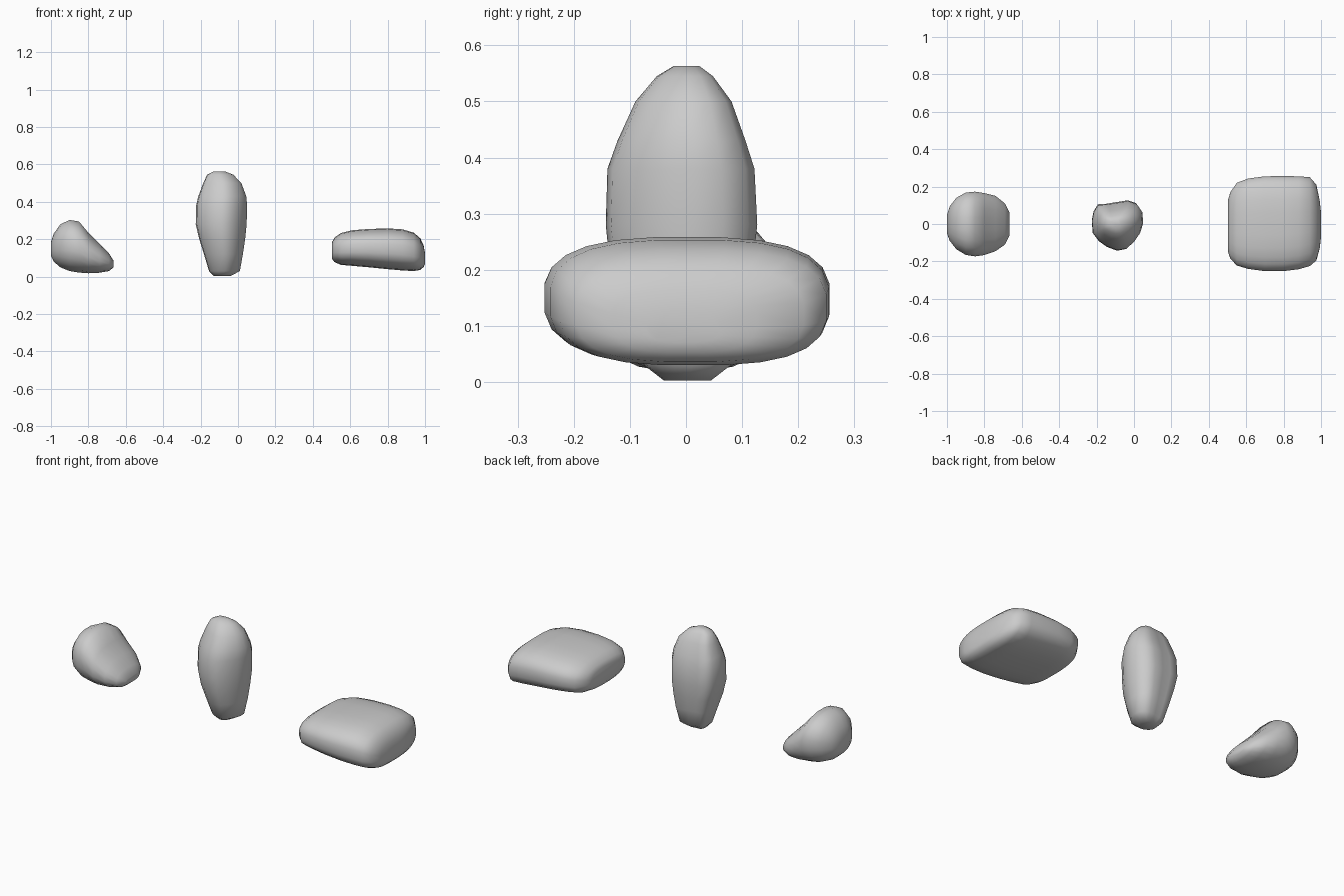
import bpy, bmesh, math


def superellipse(n, count=20):
    """Unit rounded-square outline."""
    pts = []
    for i in range(count):
        a = 2 * math.pi * (i + 0.5) / count
        c, s = math.cos(a), math.sin(a)
        pts.append((math.copysign(abs(c) ** (2 / n), c),
                    math.copysign(abs(s) ** (2 / n), s)))
    m = max(p[0] for p in pts)
    return [(u / m, v / m) for u, v in pts]


def loft(name, outline, stations, along):
    """Skin an outline through stations (t, u_min, u_max, v_min, v_max)."""
    bm = bmesh.new()
    rings = []
    for t, u0, u1, v0, v1 in stations:
        ring = []
        for u, v in outline:
            a = (u0 + u1) / 2 + u * (u1 - u0) / 2
            b = (v0 + v1) / 2 + v * (v1 - v0) / 2
            ring.append(bm.verts.new((t, a, b) if along == 'x' else (a, b, t)))
        rings.append(ring)
    n = len(outline)
    for r0, r1 in zip(rings, rings[1:]):
        for i in range(n):
            j = (i + 1) % n
            bm.faces.new((r0[i], r0[j], r1[j], r1[i]))
    bm.faces.new(rings[0])
    bm.faces.new(rings[-1])
    bmesh.ops.recalc_face_normals(bm, faces=bm.faces)
    for f in bm.faces:
        f.smooth = True
    mesh = bpy.data.meshes.new(name)
    bm.to_mesh(mesh)
    bm.free()
    obj = bpy.data.objects.new(name, mesh)
    bpy.context.collection.objects.link(obj)
    return obj


# Small wedge-shaped rock
loft("small_rock", superellipse(2.3), [
    (-1.00, -0.05, 0.05, 0.11, 0.185),
    (-0.985, -0.09, 0.095, 0.08, 0.23),
    (-0.95, -0.135, 0.14, 0.05, 0.28),
    (-0.90, -0.165, 0.168, 0.03, 0.303),
    (-0.85, -0.173, 0.173, 0.022, 0.295),
    (-0.80, -0.166, 0.165, 0.018, 0.235),
    (-0.74, -0.145, 0.15, 0.021, 0.175),
    (-0.69, -0.11, 0.11, 0.03, 0.125),
    (-0.665, -0.06, 0.06, 0.05, 0.085)], 'x')

# Tall upright rock with an uneven outline
tall_outline = [(-1, 0.2), (-0.96, -0.3), (-0.72, -0.62), (-0.4, -0.85),
                (0, -1), (0.35, -0.93), (0.65, -0.65), (0.88, -0.3),
                (1, 0.1), (0.97, 0.55), (0.75, 0.88), (0.42, 1),
                (0, 0.93), (-0.42, 0.86), (-0.76, 0.84), (-0.93, 0.55)]
loft("tall_rock", tall_outline, [
    (0.003, -0.13, -0.04, -0.04, 0.045),
    (0.03, -0.155, 0.01, -0.075, 0.08),
    (0.12, -0.182, 0.026, -0.11, 0.105),
    (0.20, -0.207, 0.038, -0.135, 0.118),
    (0.28, -0.226, 0.046, -0.143, 0.127),
    (0.38, -0.224, 0.049, -0.140, 0.122),
    (0.43, -0.212, 0.044, -0.122, 0.106),
    (0.50, -0.186, 0.018, -0.090, 0.081),
    (0.545, -0.165, -0.025, -0.052, 0.048),
    (0.563, -0.13, -0.07, -0.022, 0.024)], 'z')

# Broad flat slab
loft("flat_rock", superellipse(2.8, 24), [
    (0.503, -0.15, 0.13, 0.095, 0.185),
    (0.515, -0.185, 0.17, 0.078, 0.208),
    (0.55, -0.222, 0.22, 0.063, 0.233),
    (0.61, -0.24, 0.243, 0.058, 0.248),
    (0.70, -0.252, 0.255, 0.05, 0.255),
    (0.80, -0.252, 0.256, 0.04, 0.258),
    (0.88, -0.242, 0.255, 0.033, 0.253),
    (0.94, -0.225, 0.25, 0.03, 0.235),
    (0.975, -0.195, 0.21, 0.036, 0.205),
    (0.993, -0.13, 0.125, 0.052, 0.165),
    (1.00, -0.07, 0.06, 0.07, 0.125)], 'x')
